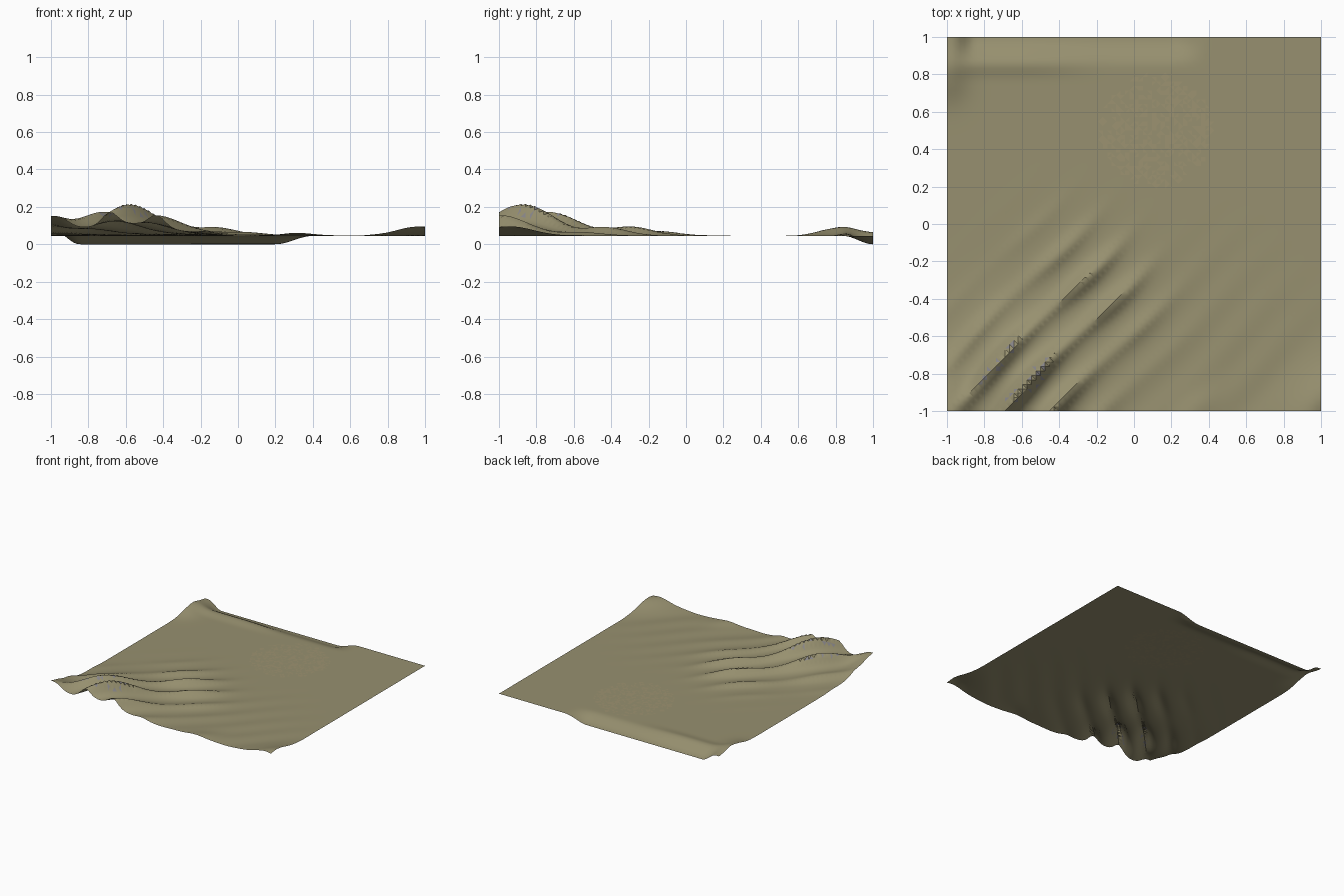
import bpy, math, random

if "Cube" in bpy.data.objects:
    bpy.data.objects.remove(bpy.data.objects["Cube"])

random.seed(4)
N = 84          # grid cells per side
BASE = 0.045    # level of the plain


def bell(d, width):
    return math.exp(-(d / width) ** 2)


def smooth(v, a, b):
    v = min(1, max(0, (v - a) / (b - a)))
    return v * v * (3 - 2 * v)


def height(x, y):
    s, t = x - y, x + y          # across / along the diagonal ridges
    s += 0.02 * math.sin(4 * t)
    phase = 2 * math.pi * (s - 0.30) / 0.28
    ridge = 0.74 + 0.26 * math.cos(phase + 0.45 * math.sin(phase))
    # main dune and lower second dune, both crossed by ridges
    env = 0.172 * bell(t + 1.45, 0.43) * bell(s - 0.27, 0.46)
    z = BASE + env * ridge
    ridge2 = 0.55 + 0.45 * math.cos(phase + 0.45 * math.sin(phase))
    z += 0.053 * bell(t + 0.55, 0.33) * bell(s - 0.12, 0.45) * ridge2
    # corner and edge swells
    z += 0.09 * bell(x + 1.02, 0.13) * bell(y + 1.0, 0.22)
    z += 0.05 * bell(s - 1.92, 0.17) * bell(t - 0.03, 0.40)
    z += 0.018 * bell(s - 1.30, 0.10) * bell(t + 0.70, 0.25)
    z += 0.040 * bell(x + 1.0, 0.10) * bell(y - 0.80, 0.13)
    # faint ripples on the front right plain
    z += 0.002 * math.cos(phase) * smooth(s, 0.2, 0.7) * smooth(-t, -0.9, 0.2)
    # bank and drop along the back edge
    z += 0.016 * smooth(y, 0.76, 0.88) * (1 - smooth(x, -0.6, -0.1))
    drop = smooth(x, -0.97, -0.85) * (1 - smooth(x, 0.2, 0.4))
    k = drop * smooth(y, 0.84, 1.0)
    return max(0.0, z * (1 - k))


def material(name, rgb):
    m = bpy.data.materials.new(name)
    m.diffuse_color = (*rgb, 1)
    m.use_nodes = True
    m.node_tree.nodes["Principled BSDF"].inputs["Base Color"].default_value = m.diffuse_color
    return m


# terrain sheet, triangulated with alternating diagonals
verts = []
for j in range(N + 1):
    for i in range(N + 1):
        x, y = -1 + 2 * i / N, -1 + 2 * j / N
        verts.append((x, y, height(x, y)))
faces = []
for j in range(N):
    for i in range(N):
        a = j * (N + 1) + i
        b, c, d = a + 1, a + N + 2, a + N + 1
        faces += [(a, b, c), (a, c, d)] if (i + j) % 2 else [(a, b, d), (b, c, d)]

mesh = bpy.data.meshes.new("terrain")
mesh.from_pydata(verts, [], faces)
mesh.update()
terrain = bpy.data.objects.new("terrain", mesh)
bpy.context.collection.objects.link(terrain)

mesh.materials.append(material("dry_grass", (0.31, 0.28, 0.16)))
mesh.materials.append(material("pale_grass", (0.335, 0.29, 0.165)))
mesh.materials.append(material("rock", (0.25, 0.24, 0.25)))

# scattered pale patch on the plain and rock on the dune top
for p in mesh.polygons:
    x, y, z = p.center
    if math.hypot(x - 0.12, y - 0.5) < 0.3 and random.random() < 0.4:
        p.material_index = 1
    elif z > 0.14 and -0.85 < x < -0.4 and y > -0.96 and random.random() < 0.13:
        p.material_index = 2

bpy.context.view_layer.objects.active = terrain
terrain.select_set(True)
bpy.ops.object.shade_smooth_by_angle(angle=math.radians(30))
